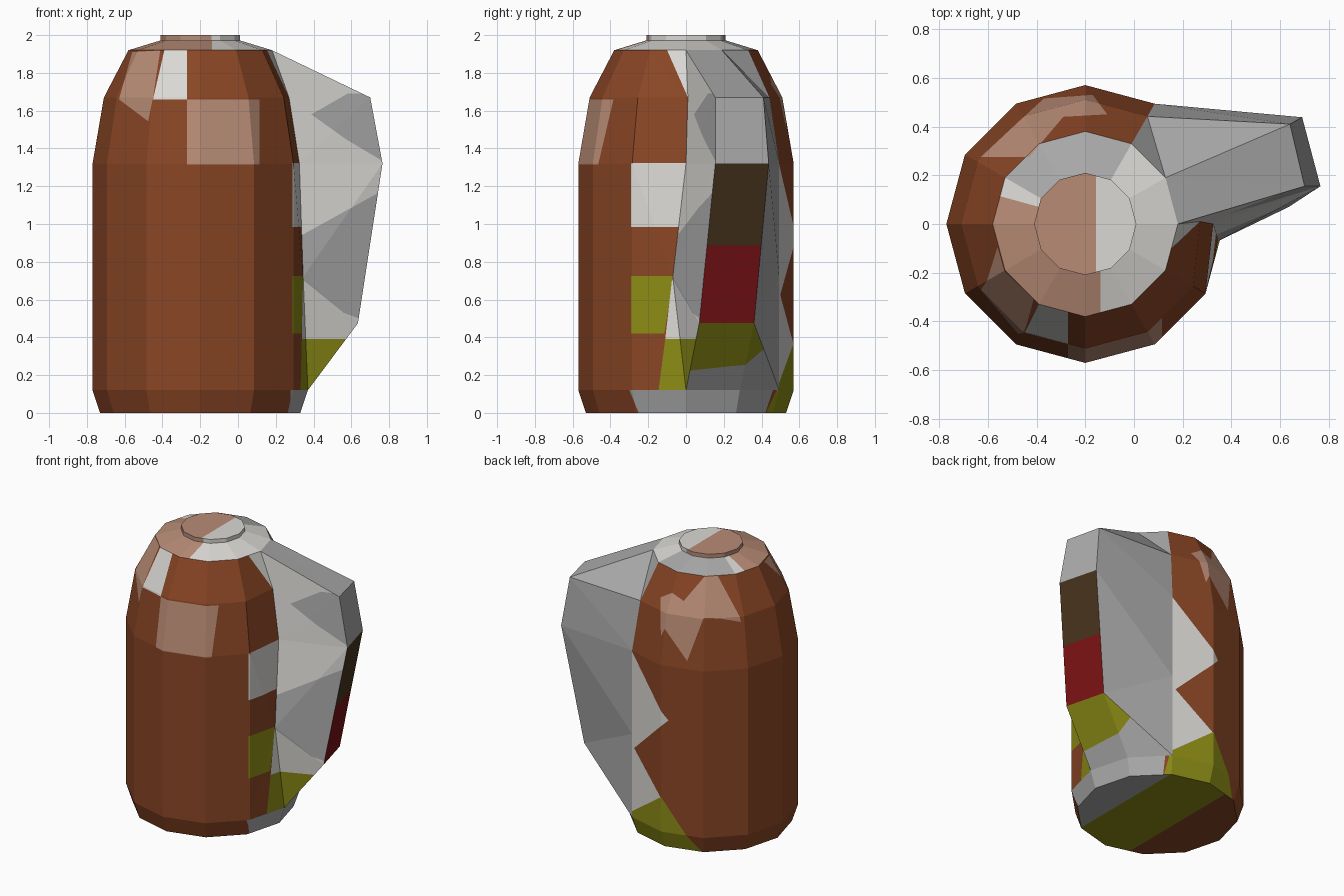
import bpy, bmesh, math
from mathutils import Vector

if "Cube" in bpy.data.objects:
    bpy.data.objects.remove(bpy.data.objects["Cube"])

COLOURS = [("brown", (0.25, 0.06, 0.018)), ("tan", (0.48, 0.26, 0.18)),
           ("off_white", (0.70, 0.69, 0.66)), ("grey", (0.40, 0.40, 0.40)),
           ("olive", (0.26, 0.26, 0.008)), ("dark_red", (0.19, 0.006, 0.007)),
           ("dark_brown", (0.06, 0.032, 0.011))]
MATS = []
for name, rgb in COLOURS:
    m = bpy.data.materials.new(name)
    m.diffuse_color = (*rgb, 1)
    m.use_nodes = True
    m.node_tree.nodes["Principled BSDF"].inputs["Base Color"].default_value = m.diffuse_color
    MATS.append(m)
BROWN, TAN, WHITE, GREY, OLIVE, RED, DARK = range(7)

X, Y, Z = Vector((1, 0, 0)), Vector((0, 1, 0)), Vector((0, 0, 1))
VIEWS = {"front": (X, Z, -Y), "back": (X, Z, Y), "right": (Y, Z, X),
         "top": (X, Y, Z), "bottom": (X, Y, -Z)}


def patch(bm, view, pts, mat, facing=0.1):
    """Cut a convex outline, projected along a view, into the faces and colour it."""
    u, v, d = VIEWS[view]
    area = sum(a[0] * b[1] - b[0] * a[1] for a, b in zip(pts, pts[1:] + pts[:1]))
    if area < 0:
        pts = pts[::-1]
    planes = []

    def inside():
        found = []
        for f in bm.faces:
            if f.normal.dot(d) > facing:
                c = f.calc_center_median()
                if all((c - o).dot(n) > 0 for o, n in planes):
                    found.append(f)
        return found

    for a, b in zip(pts, pts[1:] + pts[:1]):
        o = u * a[0] + v * a[1]
        n = (u * (a[1] - b[1]) + v * (b[0] - a[0])).normalized()
        faces = inside()
        if not faces:
            return
        geom = set(faces)
        for f in faces:
            geom.update(f.edges)
            geom.update(f.verts)
        bmesh.ops.bisect_plane(bm, geom=list(geom), dist=1e-5, plane_co=o, plane_no=n)
        bm.normal_update()
        planes.append((o, n))
    for f in inside():
        f.material_index = mat


def box(u0, u1, v0, v1):
    return [(u0, v0), (u1, v0), (u1, v1), (u0, v1)]


def finish(bm, name):
    me = bpy.data.meshes.new(name)
    bm.to_mesh(me)
    bm.free()
    for m in MATS:
        me.materials.append(m)
    ob = bpy.data.objects.new(name, me)
    bpy.context.collection.objects.link(ob)


# Twelve-sided body, open where the handle joins it
PROFILE = [(0.53, 0), (0.57, 0.12), (0.57, 0.72), (0.57, 1.32),
           (0.51, 1.67), (0.38, 1.92), (0.21, 1.972), (0.21, 2.0)]
SEAM = {2: (0.345, -0.07), 3: (0.325, 0.0), 4: (0.27, 0.01)}
rings = []
for i, (r, z) in enumerate(PROFILE):
    ring = [Vector((-0.2 + r * math.cos(math.radians(30 * k)),
                    r * math.sin(math.radians(30 * k)), z)) for k in range(12)]
    if i in SEAM:
        ring[0] = Vector((*SEAM[i], z))
    rings.append(ring)

bm = bmesh.new()
bv = [[bm.verts.new(p) for p in ring] for ring in rings]
for i in range(len(bv) - 1):
    for k in range(12):
        if k < 2 and 1 <= i <= 4:
            continue
        j = (k + 1) % 12
        f = bm.faces.new((bv[i][k], bv[i][j], bv[i + 1][j], bv[i + 1][k]))
        f.material_index = WHITE if i >= 5 else BROWN
bm.faces.new(bv[0][::-1])
bm.faces.new(bv[-1]).material_index = WHITE
bmesh.ops.triangulate(bm, faces=[f for f in bm.faces if len(f.verts) == 4])
bm.normal_update()

# Shoulder and cap colours
patch(bm, "top", [(-0.2, 0), (0.05, 0.433), (-0.2, 0.6), (-0.719, 0.3)], GREY, 0.8)
patch(bm, "top", [(-0.525, 0.19), (-0.39, 0.07), (-0.137, 0.0), (-0.137, -0.4), (-0.6, -0.4),
                  (-0.6, 0.19)], TAN, 0.8)
patch(bm, "top", box(-0.45, 0.05, -0.25, 0.25), WHITE, 0.98)
patch(bm, "top", box(-0.45, -0.155, -0.25, 0.25), TAN, 0.98)
for side in ("front", "back"):
    patch(bm, side, box(-0.45, -0.14, 1.973, 2.01), TAN)

# Front and back body patches
patch(bm, "front", box(-0.27, 0.115, 1.315, 1.66), TAN)
patch(bm, "front", [(-0.45, 1.66), (-0.27, 1.66), (-0.27, 1.92), (-0.39, 1.92)], WHITE, 0.2)
patch(bm, "front", [(-0.63, 1.66), (-0.47, 1.54), (-0.45, 1.67), (-0.40, 1.92), (-0.56, 1.91)], TAN)
patch(bm, "top", [(-0.63, 0.275), (-0.43, 0.275), (-0.29, 0.44), (-0.37, 0.515)], TAN)
patch(bm, "top", [(-0.37, 0.515), (-0.29, 0.44), (-0.11, 0.45), (-0.17, 0.53)], TAN)
patch(bm, "back", [(0.09, 1.32), (-0.25, 0.93), (0.09, 0.60)], WHITE)
patch(bm, "back", [(0.09, 0.65), (-0.2, 0.36), (0.09, 0.15)], WHITE)
patch(bm, "back", [(0.1, 0.15), (-0.2, 0.37), (-0.45, 0), (0.1, 0)], OLIVE)

# Right-side patches beside the handle
patch(bm, "right", box(-0.29, 0.05, 0.985, 1.322), WHITE, 0.5)
patch(bm, "right", [(-0.29, 0.42), (-0.115, 0.42), (-0.065, 0.725), (-0.29, 0.725)], OLIVE, 0.5)
patch(bm, "right", [(-0.11, 0.39), (0.02, 0.39), (-0.05, 0.73), (-0.075, 0.7)], WHITE, 0.5)
patch(bm, "right", [(-0.145, 0.122), (0.02, 0.122), (0.02, 0.39), (-0.11, 0.39)], OLIVE, 0.5)
patch(bm, "right", [(-0.1, 1.92), (0.02, 1.92), (0.01, 1.67)], WHITE, 0.3)

# Base
patch(bm, "right", [(-0.25, 0), (0.42, 0), (0.46, 0.121), (-0.3, 0.121)], GREY, 0.3)
patch(bm, "bottom", box(0.07, 0.5, -0.6, 0.6), GREY, 0.9)
patch(bm, "bottom", box(-0.37, 0.07, -0.6, 0.6), OLIVE, 0.9)
finish(bm, "body")

# Wedge handle: inner seam points on the body, outer points by height
P = {"T0": rings[5][0], "T1": rings[5][1], "T2": rings[5][2],
     "A0": rings[4][0], "A2": rings[4][2], "B0": rings[3][0], "B2": rings[3][2],
     "C0": rings[2][0], "C2": rings[2][2],
     "D0": rings[1][0], "D1": rings[1][1], "D2": rings[1][2],
     "P0": (0.70, 0.155, 1.67), "P1": (0.64, 0.41, 1.67),
     "Q0": (0.765, 0.155, 1.32), "Q1": (0.69, 0.438, 1.32),
     "R0": (0.635, 0.07, 0.475), "R1": (0.56, 0.36, 0.475)}
FACES = ["T0 P0 P1 T1", "T1 P1 A2", "T1 A2 T2",
         "P0 Q0 Q1 P1", "Q0 R0 R1 Q1", "R0 D0 D1 R1", "R1 D1 D2",
         "T0 A0 P0", "A0 B0 Q0 P0", "B0 C0 R0 Q0", "C0 D0 R0",
         "A2 P1 Q1 B2", "B2 Q1 R1 C2", "C2 R1 D2"]
bm = bmesh.new()
hv = {k: bm.verts.new(p) for k, p in P.items()}
for names in FACES:
    bm.faces.new([hv[n] for n in names.split()]).material_index = GREY
bmesh.ops.triangulate(bm, faces=bm.faces[:])
bm.normal_update()
core = Vector((0.3, 0.2, 1.0))
for f in bm.faces:
    if f.normal.dot(f.calc_center_median() - core) < 0:
        f.normal_flip()
bm.normal_update()

# Handle colours: pale front side, banded outer edge, olive foot
patch(bm, "front", box(0.1, 0.8, 0.39, 1.93), WHITE, 0.6)
patch(bm, "front", [(0.37, 1.57), (0.58, 1.69), (0.72, 1.69), (0.78, 1.3), (0.57, 1.45)], GREY, 0.6)
patch(bm, "front", [(0.3, 0.92), (0.77, 1.18), (0.64, 0.5), (0.56, 0.53), (0.3, 0.74)], GREY, 0.6)
patch(bm, "front", box(0.3, 0.8, 0.1, 0.39), OLIVE, 0.6)
patch(bm, "right", box(0.0, 0.5, 0.885, 1.32), DARK, 0.8)
patch(bm, "right", box(0.0, 0.5, 0.47, 0.885), RED, 0.8)
patch(bm, "bottom", [(0.47, -0.1), (0.7, -0.1), (0.7, 0.5), (0.36, 0.5)], OLIVE, 0.4)
finish(bm, "handle")
